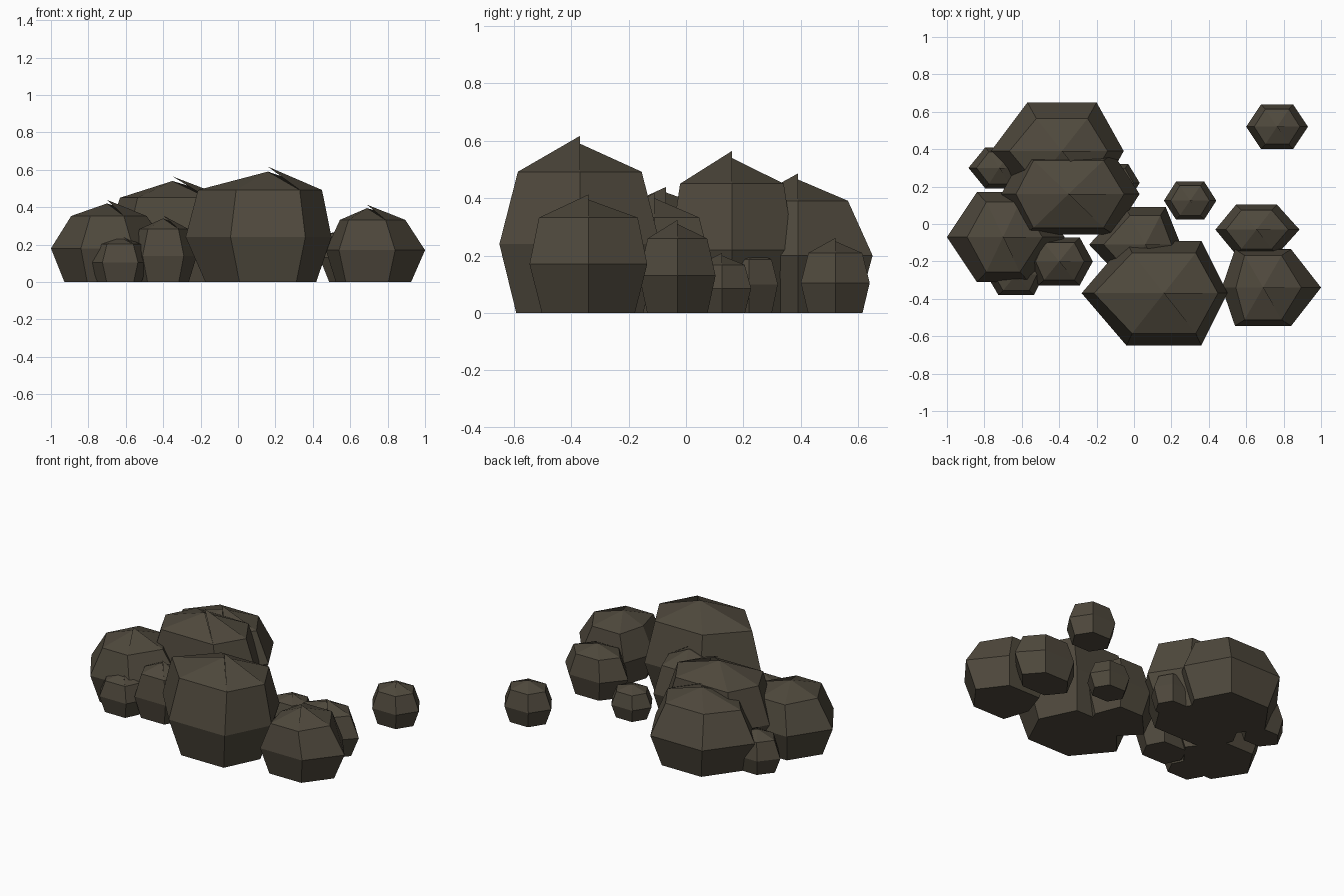
import bpy, bmesh, math

if "Cube" in bpy.data.objects:
    bpy.data.objects.remove(bpy.data.objects["Cube"])

# One flat colour for all the stones
stone = bpy.data.materials.new("dark_brown_stone")
stone.diffuse_color = (0.078, 0.066, 0.046, 1)
stone.use_nodes = True
stone.node_tree.nodes["Principled BSDF"].inputs["Base Color"].default_value = stone.diffuse_color

BOTTOM = 0.76   # ground ring size relative to the equator


def rock(name, cx, cy, west, east, half, ry, eq, top, ux=0.74, uy=0.78):
    """Six-sided boulder: ground ring, equator ring, shoulder ring and a peak.
    west/east are the side tips, half is the half length of the long edges."""
    bm = bmesh.new()
    shoulder = eq + 0.72 * (top - eq)
    outline = [(east - cx, 0), (half, ry), (-half, ry),
               (west - cx, 0), (-half, -ry), (half, -ry)]

    def ring(sx, sy, z):
        return [bm.verts.new((cx + x * sx, cy + y * sy, z)) for x, y in outline]

    low = ring(BOTTOM, BOTTOM + 0.03, 0.0)
    mid = ring(1, 1, eq)
    high = ring(ux, uy, shoulder)
    peak = bm.verts.new((cx, cy, top))
    # the split peak: one facet stands slightly proud of the others
    spike = bm.verts.new((cx, cy, top * 1.045))
    bm.faces.new(low[::-1])
    for i in range(6):
        j = (i + 1) % 6
        bm.faces.new((low[i], low[j], mid[j], mid[i]))
        bm.faces.new((mid[i], mid[j], high[j], high[i]))
        bm.faces.new((high[i], high[j], spike if i == 5 else peak))
    me = bpy.data.meshes.new(name)
    bm.to_mesh(me)
    bm.free()
    me.materials.append(stone)
    ob = bpy.data.objects.new(name, me)
    bpy.context.collection.objects.link(ob)


# Large boulders
rock("front_boulder", 0.16, -0.37, -0.28, 0.50, 0.20, 0.28, 0.24, 0.59, 0.85, 0.77)
rock("middle_boulder", -0.35, 0.16, -0.71, 0.03, 0.24, 0.215, 0.22, 0.54, 0.78, 0.84)
rock("back_boulder", -0.385, 0.39, -0.765, -0.055, 0.185, 0.26, 0.20, 0.465, 0.74, 0.67)
rock("left_boulder", -0.70, -0.07, -1.0, -0.37, 0.14, 0.24, 0.18, 0.42, 0.64)
rock("right_boulder", 0.69, -0.34, 0.47, 1.0, 0.15, 0.205, 0.17, 0.395, 0.66, 0.84)

# Medium stones
rock("centre_stone", 0.06, -0.11, -0.24, 0.25, 0.11, 0.20, 0.16, 0.40)
rock("right_stone", 0.655, -0.03, 0.435, 0.885, 0.11, 0.133, 0.13, 0.31)
rock("left_front_stone", -0.40, -0.20, -0.57, -0.22, 0.11, 0.128, 0.14, 0.34)

# Small stones around the edge
rock("outlying_stone", 0.765, 0.52, 0.60, 0.93, 0.085, 0.12, 0.105, 0.25)
rock("inner_pebble", 0.30, 0.125, 0.16, 0.44, 0.075, 0.102, 0.085, 0.20)
rock("front_pebble", -0.63, -0.27, -0.79, -0.48, 0.095, 0.11, 0.105, 0.24)
rock("back_left_pebble", -0.72, 0.30, -0.885, -0.57, 0.075, 0.11, 0.10, 0.25)
rock("back_right_pebble", -0.10, 0.22, -0.23, 0.03, 0.07, 0.10, 0.10, 0.22)
